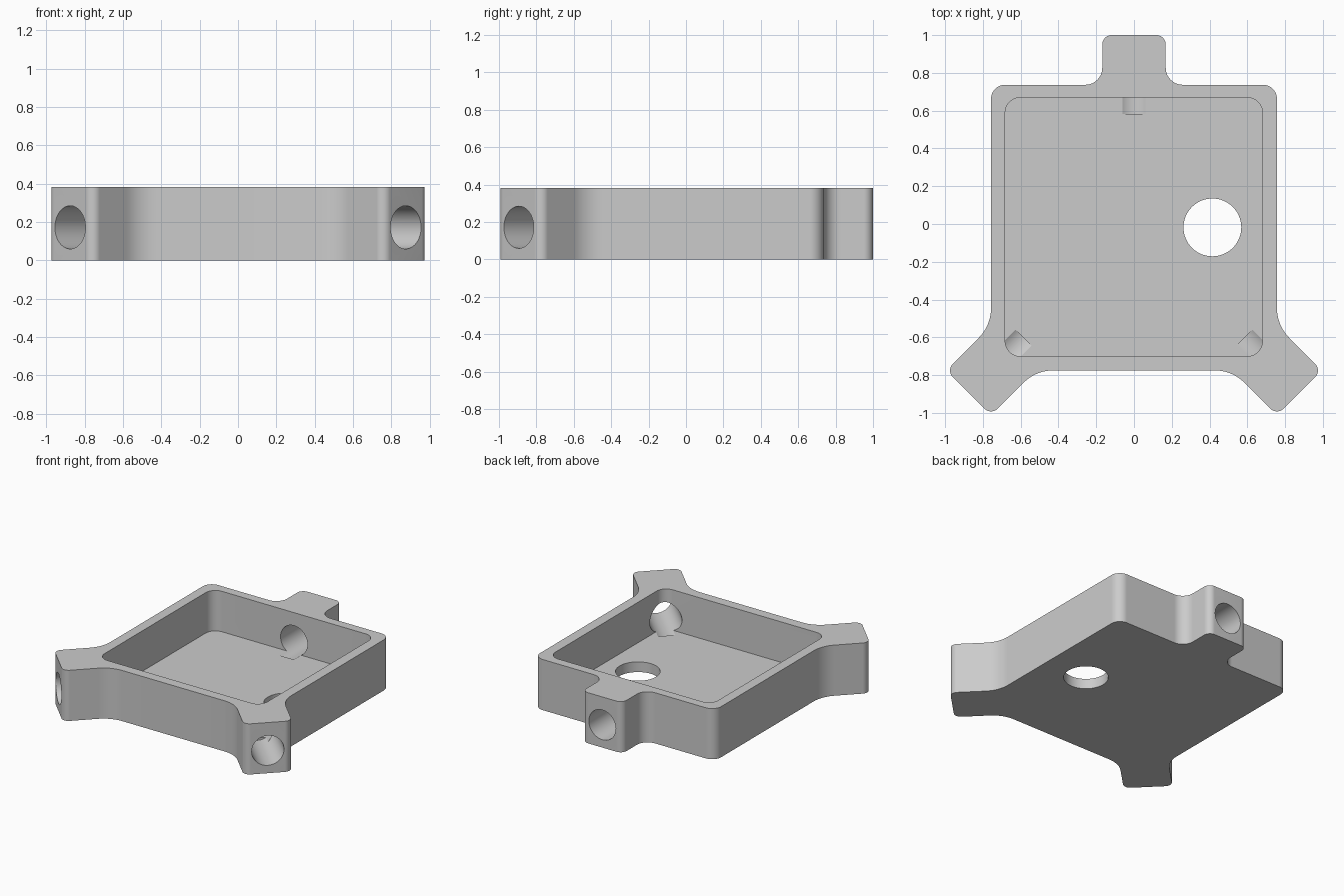
import bpy, bmesh, math
from mathutils import Vector, Matrix

if "Cube" in bpy.data.objects:
    bpy.data.objects.remove(bpy.data.objects["Cube"])

HEIGHT, FLOOR = 0.383, 0.077      # overall height, floor thickness
X, Y0, Y1 = 0.757, -0.775, 0.737  # outer walls
LUG = 0.168                       # half width of a lug

grey = bpy.data.materials.new("grey")
grey.diffuse_color = (0.6, 0.6, 0.6, 1)
grey.use_nodes = True
grey.node_tree.nodes["Principled BSDF"].inputs["Base Color"].default_value = grey.diffuse_color


def rounded(corners, step=math.radians(6)):
    """Replace each (x, y, radius) corner by a tangent arc."""
    out, n = [], len(corners)
    for i, (x, y, r) in enumerate(corners):
        p = Vector((x, y))
        a = (Vector(corners[i - 1][:2]) - p).normalized()
        b = (Vector(corners[(i + 1) % n][:2]) - p).normalized()
        half = a.angle(b) / 2
        centre = p + (a + b).normalized() * (r / math.sin(half))
        start = p + a * (r / math.tan(half)) - centre
        end = p + b * (r / math.tan(half)) - centre
        turn = math.atan2(start.x * end.y - start.y * end.x, start.dot(end))
        count = max(4, round(abs(turn) / step))
        for k in range(count + 1):
            t = turn * k / count
            c, s = math.cos(t), math.sin(t)
            out.append((centre.x + c * start.x - s * start.y,
                        centre.y + s * start.x + c * start.y))
    return out


def add_object(name, bm):
    bmesh.ops.recalc_face_normals(bm, faces=bm.faces)
    mesh = bpy.data.meshes.new(name)
    bm.to_mesh(mesh)
    bm.free()
    mesh.materials.append(grey)
    ob = bpy.data.objects.new(name, mesh)
    bpy.context.collection.objects.link(ob)
    return ob


def prism(name, outline, z0, z1):
    bm = bmesh.new()
    face = bm.faces.new([bm.verts.new((x, y, z0)) for x, y in outline])
    top = bmesh.ops.extrude_face_region(bm, geom=[face])["geom"]
    verts = [v for v in top if isinstance(v, bmesh.types.BMVert)]
    bmesh.ops.translate(bm, verts=verts, vec=(0, 0, z1 - z0))
    return add_object(name, bm)


def cylinder(name, start, end, radius):
    start, end = Vector(start), Vector(end)
    axis = end - start
    spin = axis.to_track_quat('Z', 'Y').to_matrix().to_4x4()
    bm = bmesh.new()
    bmesh.ops.create_cone(bm, cap_ends=True, segments=64, radius1=radius,
                          radius2=radius, depth=axis.length,
                          matrix=Matrix.Translation((start + end) / 2) @ spin)
    return add_object(name, bm)


# Outer shell: right half of the outline, mirrored to the left
d = LUG * math.sqrt(2)
right = [(X - d, Y0, 0.22), (X, Y0 - d, 0.05), (X + d, Y0, 0.05),
         (X, Y0 + d, 0.22), (X, Y1, 0.075), (LUG, Y1, 0.09), (LUG, 1.0, 0.05)]
left = [(-x, y, r) for x, y, r in reversed(right)]
tray = prism("tray_housing", rounded(right + left), 0, HEIGHT)

# Cavity and round opening in the floor
pocket = [(-0.682, -0.7, 0.08), (0.68, -0.7, 0.08),
          (0.68, 0.669, 0.08), (-0.682, 0.669, 0.08)]
cutters = [prism("cavity_cutter", rounded(pocket), FLOOR, HEIGHT + 0.2),
           cylinder("floor_hole_cutter", (0.415, -0.018, -0.2),
                    (0.415, -0.018, 0.2), 0.153)]

# Blind bores through the three lugs, just grazing the floor
Z, BORE = 0.172, 0.1125
cutters.append(cylinder("back_bore_cutter", (0, 1.2, Z), (0, 0.582, Z), BORE))
for s in (-1, 1):
    cutters.append(cylinder("corner_bore_cutter",
                            (s * (X + 0.3), Y0 - 0.3, Z),
                            (s * (X - 0.172), Y0 + 0.172, Z), BORE))

bpy.context.view_layer.objects.active = tray
for cutter in cutters:
    mod = tray.modifiers.new("cut", 'BOOLEAN')
    mod.operation, mod.solver, mod.object = 'DIFFERENCE', 'EXACT', cutter
    bpy.ops.object.modifier_apply(modifier=mod.name)
    bpy.data.objects.remove(cutter)

bpy.ops.object.select_all(action='DESELECT')
tray.select_set(True)
bpy.ops.object.shade_smooth_by_angle(angle=math.radians(30))
